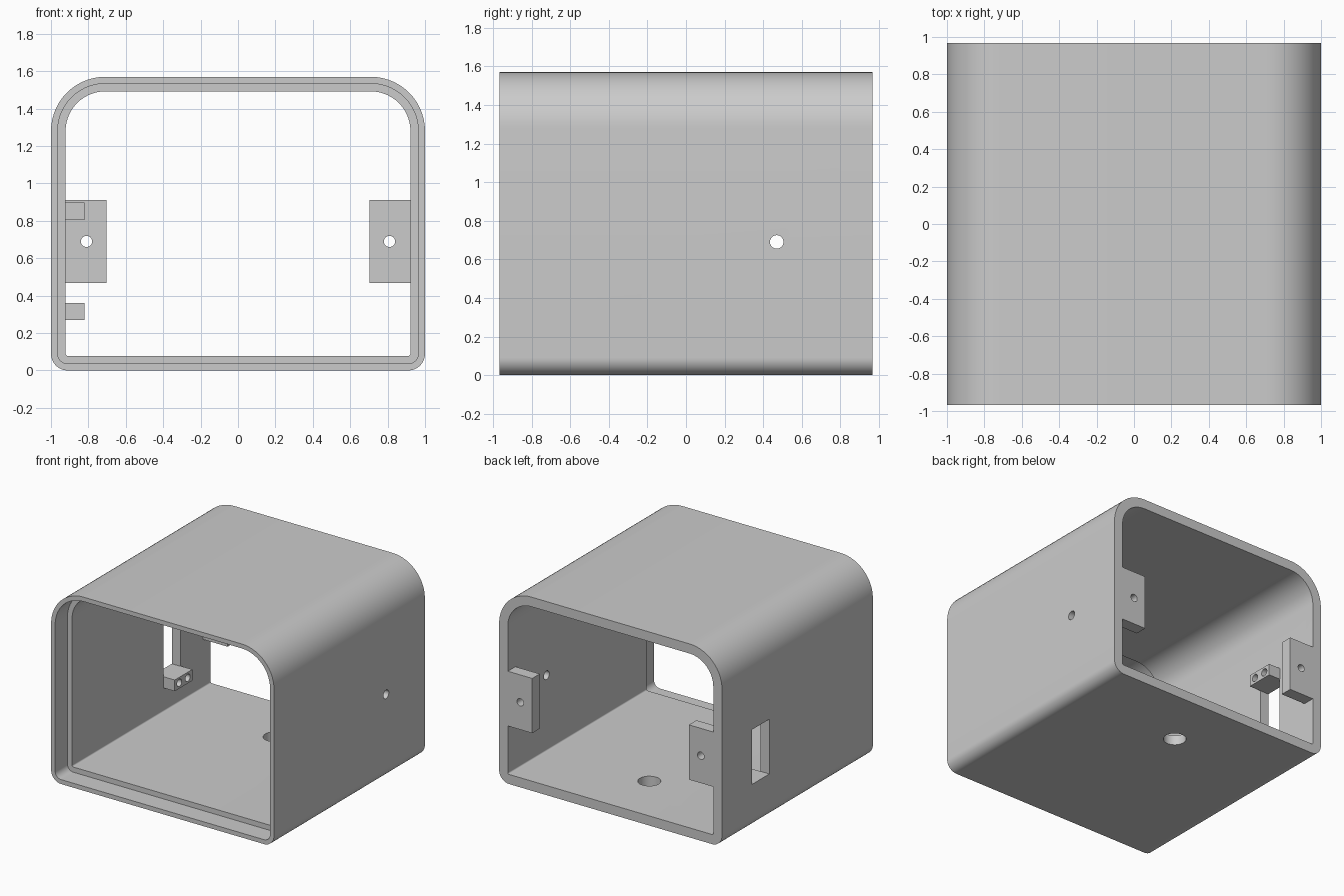
import bpy, bmesh
from math import radians, sin, cos
from mathutils import Matrix, Vector

if "Cube" in bpy.data.objects:
    bpy.data.objects.remove(bpy.data.objects["Cube"], do_unlink=True)

grey = bpy.data.materials.new("plain grey")
grey.use_nodes = True
grey.diffuse_color = (0.6, 0.6, 0.6, 1)
grey.node_tree.nodes["Principled BSDF"].inputs["Base Color"].default_value = grey.diffuse_color

HEIGHT, DEPTH, WALL, LIP = 1.57, 0.967, 0.078, 0.036
STEP_Y = -0.81          # where the front recess ends
HOLE_Y, HOLE_Z = 0.47, 0.69


def make(name, bm):
    bmesh.ops.recalc_face_normals(bm, faces=bm.faces)
    mesh = bpy.data.meshes.new(name)
    bm.to_mesh(mesh)
    bm.free()
    mesh.materials.append(grey)
    obj = bpy.data.objects.new(name, mesh)
    bpy.context.collection.objects.link(obj)
    return obj


def box(name, low, high):
    low, high = Vector(low), Vector(high)
    bm = bmesh.new()
    matrix = Matrix.Translation((low + high) / 2) @ Matrix.Diagonal((*(high - low), 1))
    bmesh.ops.create_cube(bm, size=1, matrix=matrix)
    return make(name, bm)


def drill(name, centre, axis, radius, length):
    bm = bmesh.new()
    turn = Vector(axis).to_track_quat("Z", "Y").to_matrix().to_4x4()
    bmesh.ops.create_cone(bm, cap_ends=True, segments=32, radius1=radius, radius2=radius,
                          depth=length, matrix=Matrix.Translation(centre) @ turn)
    return make(name, bm)


def cut(target, cutter):
    cutter.hide_render = True
    mod = target.modifiers.new("cut", "BOOLEAN")
    mod.operation, mod.solver, mod.object = "DIFFERENCE", "EXACT", cutter
    bpy.context.view_layer.objects.active = target
    bpy.ops.object.modifier_apply(modifier=mod.name)
    bpy.data.objects.remove(cutter, do_unlink=True)


def smooth(obj):
    bpy.ops.object.select_all(action="DESELECT")
    obj.select_set(True)
    bpy.context.view_layer.objects.active = obj
    bpy.ops.object.shade_smooth_by_angle(angle=radians(30))


def outline(inset, y, segments=14):
    """Rounded rectangle with wide top corners and tight bottom corners."""
    points = []
    corners = [(1, 1, 0.29), (-1, 1, 0.29), (-1, -1, 0.09), (1, -1, 0.09)]
    for i, (sx, sz, radius) in enumerate(corners):
        cx = sx * (1 - radius)
        cz = HEIGHT - radius if sz > 0 else radius
        for k in range(segments + 1):
            a = radians(90 * (i + k / segments))
            points.append((cx + (radius - inset) * cos(a), y, cz + (radius - inset) * sin(a)))
    return points


# Housing: one closed skin running outside, around the rims and inside
bm = bmesh.new()
sections = [(0, DEPTH), (0, -DEPTH), (LIP, -DEPTH), (LIP, STEP_Y), (WALL, STEP_Y), (WALL, DEPTH)]
rings = [[bm.verts.new(p) for p in outline(*s)] for s in sections]
for a, b in zip(rings, rings[1:] + rings[:1]):
    for i in range(len(a)):
        bm.faces.new((a[i - 1], a[i], b[i], b[i - 1]))
housing = make("housing", bm)

# Openings: floor hole, side hole and switch window
cut(housing, drill("floor_cutter", (0, HOLE_Y, 0), (0, 0, 1), 0.085, 0.4))
cut(housing, drill("side_cutter", (1, HOLE_Y, HOLE_Z), (1, 0, 0), 0.035, 0.4))
cut(housing, box("window_cutter", (-1.2, 0.36, 0.361), (-0.85, 0.58, 0.805)))
smooth(housing)

# Mounting brackets flush with the back rim
inner = 1 - WALL
for side, sign in (("left", 1), ("right", -1)):
    xs = sorted((sign * 0.703, sign * inner))
    bracket = box(side + "_bracket", (xs[0], 0.87, 0.468), (xs[1], DEPTH, 0.912))
    cut(bracket, drill("screw_cutter", (sign * 0.81, 0.92, HOLE_Z), (0, 1, 0), 0.03, 0.4))
    smooth(bracket)

# Switch mounting blocks above and below the window, each with two blind holes
for name, bottom, top in (("lower_block", 0.27, 0.361), ("upper_block", 0.805, 0.898)):
    block = box(name, (-inner, 0.36, bottom), (-0.82, 0.585, top))
    for y in (0.42, 0.527):
        cut(block, drill("pin_cutter", (-0.82, y, (bottom + top) / 2), (1, 0, 0), 0.03, 0.16))
    smooth(block)
